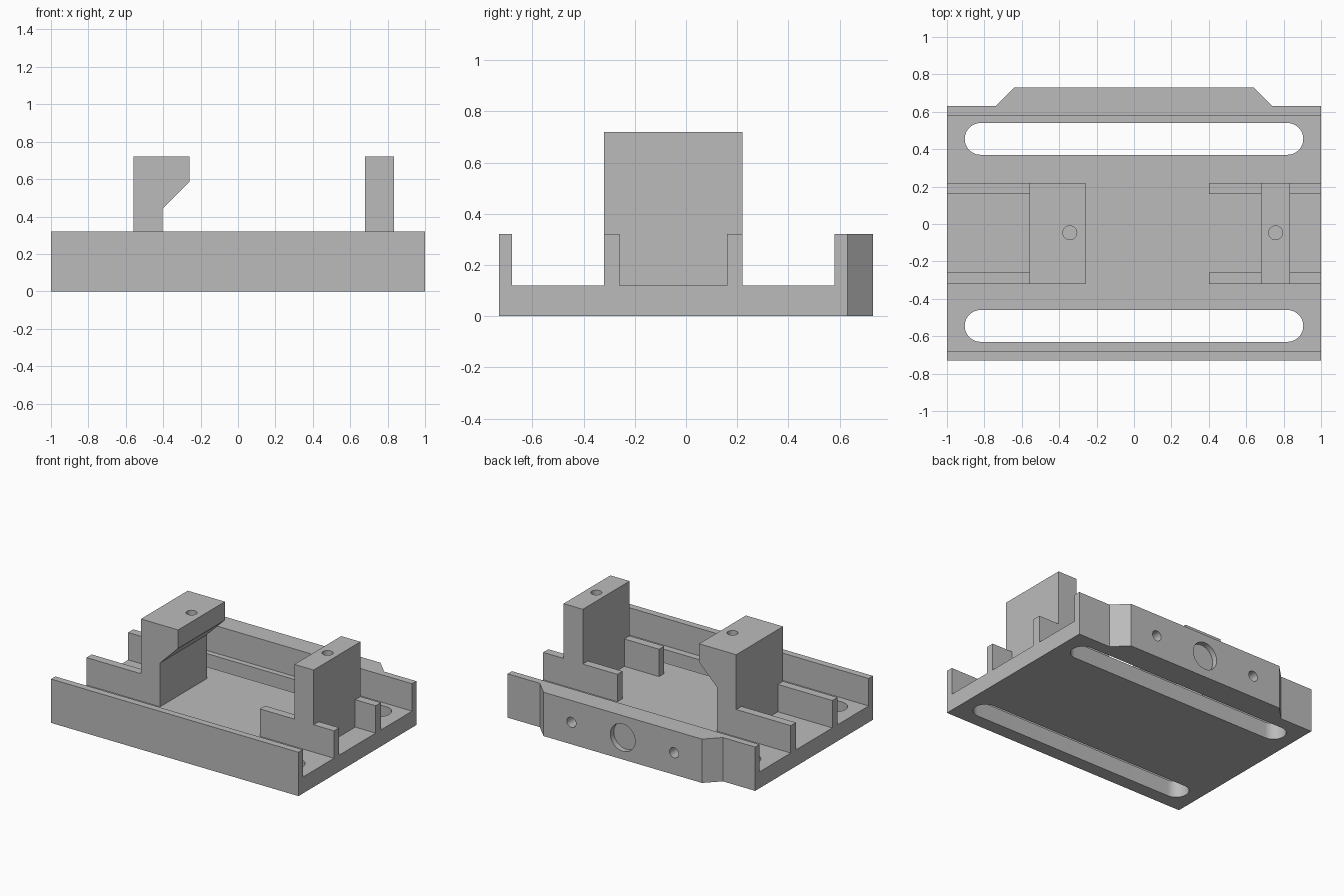
import bpy, bmesh, math
from mathutils import Matrix, Vector

default = bpy.data.objects.get("Cube")
if default:
    bpy.data.objects.remove(default, do_unlink=True)

grey = bpy.data.materials.new("machined grey")
grey.use_nodes = True
grey.diffuse_color = (0.5, 0.5, 0.5, 1)
grey.node_tree.nodes["Principled BSDF"].inputs["Base Color"].default_value = (0.5, 0.5, 0.5, 1)


def prism(name, profile, axis, start, end):
    """Extrude a 2D profile along an axis: x uses (y, z), y uses (x, z), z uses (x, y)."""
    place = {"x": lambda p: (start, p[0], p[1]),
             "y": lambda p: (p[0], start, p[1]),
             "z": lambda p: (p[0], p[1], start)}[axis]
    bm = bmesh.new()
    face = bm.faces.new([bm.verts.new(place(p)) for p in profile])
    top = bmesh.ops.extrude_face_region(bm, geom=[face])["geom"]
    offset = Vector([(end - start) * (axis == a) for a in "xyz"])
    bmesh.ops.translate(bm, vec=offset, verts=[v for v in top if isinstance(v, bmesh.types.BMVert)])
    bmesh.ops.recalc_face_normals(bm, faces=bm.faces)
    mesh = bpy.data.meshes.new(name)
    bm.to_mesh(mesh)
    bm.free()
    mesh.materials.append(grey)
    obj = bpy.data.objects.new(name, mesh)
    bpy.context.collection.objects.link(obj)
    return obj


def circle(cx, cy, r, count=48):
    return [(cx + r * math.cos(math.tau * i / count), cy + r * math.sin(math.tau * i / count))
            for i in range(count)]


def slot(cy, half_length, r, count=24):
    """Outline of a long slot with round ends."""
    arc = [math.pi * i / count - math.pi / 2 for i in range(count + 1)]
    right = [(half_length - r + r * math.cos(a), cy + r * math.sin(a)) for a in arc]
    return right + [(-x, 2 * cy - y) for x, y in right]


def cut(obj, cutters):
    """Subtract the cutters, then remove them."""
    for cutter in cutters:
        mod = obj.modifiers.new("cut", "BOOLEAN")
        mod.operation = "DIFFERENCE"
        mod.solver = "EXACT"
        mod.object = cutter
    bpy.context.view_layer.update()
    evaluated = obj.evaluated_get(bpy.context.evaluated_depsgraph_get())
    mesh = bpy.data.meshes.new_from_object(evaluated)
    obj.modifiers.clear()
    obj.data = mesh
    for cutter in cutters:
        bpy.data.objects.remove(cutter, do_unlink=True)
    bpy.ops.object.select_all(action="DESELECT")
    obj.select_set(True)
    bpy.context.view_layer.objects.active = obj
    bpy.ops.object.shade_smooth_by_angle(angle=math.radians(30))


FLOOR, RIM, TOP = 0.12, 0.32, 0.72
FRONT, BACK = -0.32, 0.22          # depth range of the jaws

# Floor with front wall and two long slots
tray = prism("floor_and_front_wall",
             [(-0.73, 0), (0.58, 0), (0.58, FLOOR), (-0.68, FLOOR), (-0.68, RIM), (-0.73, RIM)],
             "x", -1, 1)
cut(tray, [prism("slot_cutter", slot(y, 0.905, 0.085), "z", -0.1, 0.2) for y in (-0.545, 0.455)])

# Back wall with chamfered boss, shallow central recess and two screw holes
wall = prism("back_wall",
             [(-1, 0.58), (1, 0.58), (1, 0.63), (0.74, 0.63), (0.64, 0.73),
              (-0.64, 0.73), (-0.74, 0.63), (-1, 0.63)], "z", 0, RIM)
cut(wall, [prism("hole_cutter", circle(x, RIM / 2, r), "y", 0.73 - depth, 0.8)
           for x, r, depth in ((0, 0.1, 0.04), (-0.415, 0.037, 0.1), (0.415, 0.037, 0.1))])

# Overhanging jaw and plain jaw, each with a hole in the top
hook = prism("overhanging_jaw",
             [(-0.56, FLOOR), (-0.405, FLOOR), (-0.405, 0.44), (-0.26, 0.585),
              (-0.26, TOP), (-0.56, TOP)], "y", FRONT, BACK)
post = prism("plain_jaw",
             [(0.68, FLOOR), (0.835, FLOOR), (0.835, TOP), (0.68, TOP)], "y", FRONT, BACK)
for jaw, x in ((hook, -0.343), (post, 0.757)):
    cut(jaw, [prism("hole_cutter", circle(x, -0.047, 0.037), "z", TOP - 0.1, 0.8)])

# Guide ribs on both sides of the jaws
for side, y in (("front", FRONT), ("back", BACK - 0.06)):
    for place, x0, x1 in (("right", -1, -0.56), ("inner", 0.4, 0.68), ("left", 0.835, 1)):
        prism(f"{side}_{place}_rib", [(x0, y), (x1, y), (x1, y + 0.06), (x0, y + 0.06)],
              "z", FLOOR, RIM)
